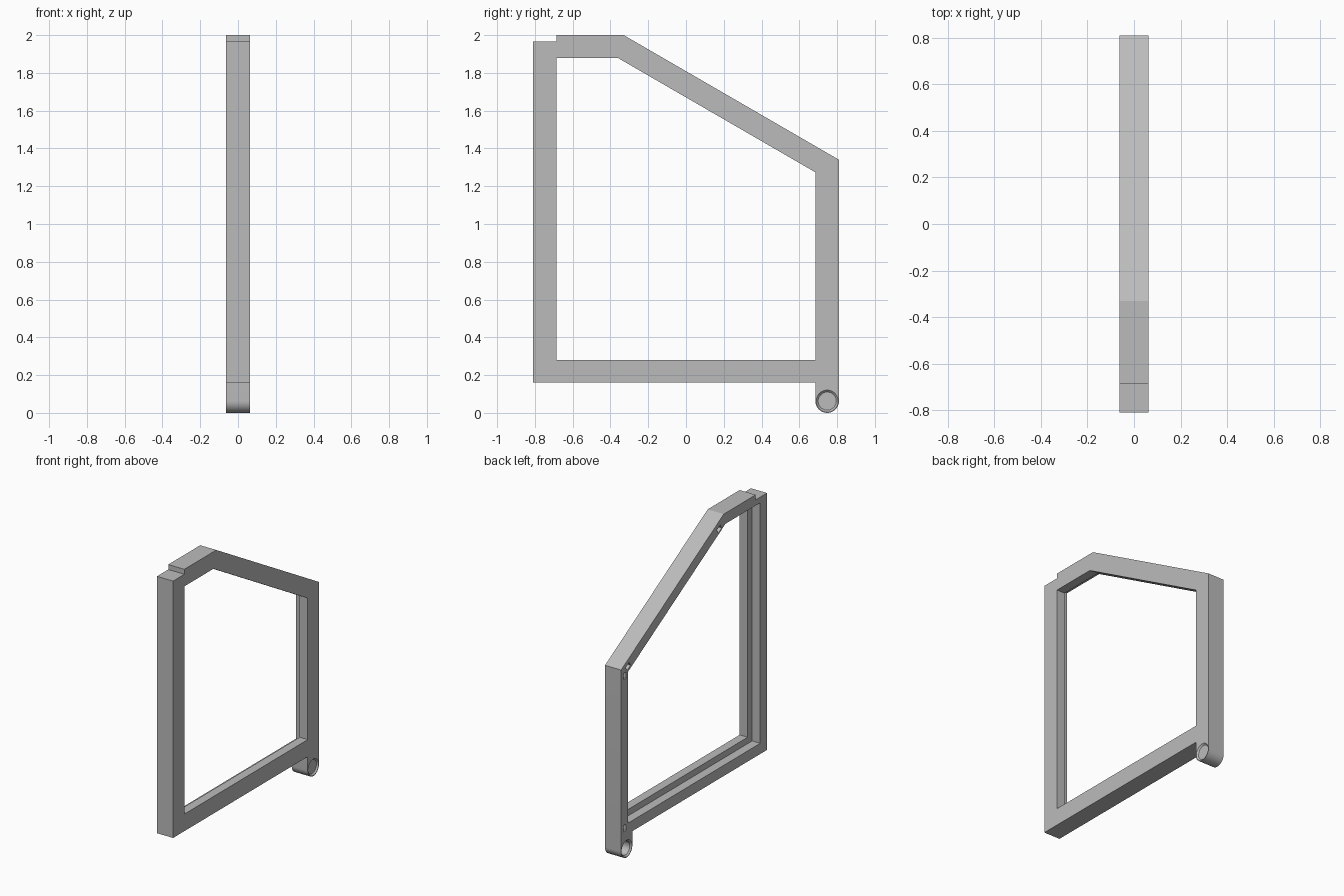
import bpy
import bmesh
from math import sin, cos, pi, radians
from mathutils import Matrix, Vector

cube = bpy.data.objects.get("Cube")
if cube:
    bpy.data.objects.remove(cube, do_unlink=True)

HALF = 0.0625          # half of the frame thickness
PIN = (0.7475, 0.0625)  # centre of the pivot eye (y, z)

grey = bpy.data.materials.new("plain grey")
grey.use_nodes = True
grey.diffuse_color = (0.5, 0.5, 0.5, 1)
grey.node_tree.nodes["Principled BSDF"].inputs["Base Color"].default_value = (0.5, 0.5, 0.5, 1)


def make(name, bm):
    bmesh.ops.recalc_face_normals(bm, faces=bm.faces)
    mesh = bpy.data.meshes.new(name)
    bm.to_mesh(mesh)
    bm.free()
    mesh.materials.append(grey)
    ob = bpy.data.objects.new(name, mesh)
    bpy.context.collection.objects.link(ob)
    return ob


def slab(name, outline, x0, x1):
    """Extrude a (y, z) outline from x0 to x1."""
    bm = bmesh.new()
    face = bm.faces.new([bm.verts.new((x0, y, z)) for y, z in outline])
    ext = bmesh.ops.extrude_face_region(bm, geom=[face])["geom"]
    bmesh.ops.translate(bm, vec=(x1 - x0, 0, 0),
                        verts=[v for v in ext if isinstance(v, bmesh.types.BMVert)])
    return make(name, bm)


def cone(name, r0, r1, x0, x1):
    """Tapered round cutter along x, centred on the pivot eye."""
    bm = bmesh.new()
    place = Matrix.Translation(((x0 + x1) / 2, *PIN)) @ Matrix.Rotation(pi / 2, 4, "Y")
    bmesh.ops.create_cone(bm, cap_ends=True, segments=48, radius1=r0, radius2=r1,
                          depth=x1 - x0, matrix=place)
    return make(name, bm)


def box(name, y, z, angle):
    """Small slot cutter sunk into the rim."""
    bm = bmesh.new()
    place = (Matrix.Translation((-HALF, y, z)) @ Matrix.Rotation(radians(angle), 4, "X")
             @ Matrix.Diagonal((0.12, 0.03, 0.045, 1)))
    bmesh.ops.create_cube(bm, size=1, matrix=place)
    return make(name, bm)


def cut(target, cutter):
    cutter.hide_render = True
    mod = target.modifiers.new("cut", "BOOLEAN")
    mod.operation = "DIFFERENCE"
    mod.solver = "EXACT"
    mod.object = cutter
    bpy.context.view_layer.objects.active = target
    bpy.ops.object.modifier_apply(modifier=mod.name)
    bpy.data.objects.remove(cutter, do_unlink=True)


def opening(side, rail):
    """Window outline set in from the frame edge by the given widths."""
    left, right, top, bottom = -0.81 + side, 0.81 - side, 2 - rail, 0.16 + rail
    slope = 0.66 / 1.14
    line = lambda y: 2 - rail * 1.155 - slope * (y + 0.33)
    bend = -0.33 - rail * 0.155 / slope
    return [(left, bottom), (right, bottom), (right, line(right)), (bend, top), (left, top)]


# Frame with stepped top corner and rounded pivot eye below the back post
eye_arc = [(PIN[0] + HALF * cos(a), PIN[1] - HALF * sin(a))
           for a in (pi * i / 24 for i in range(25))]
outline = [(-0.81, 0.16), (-0.81, 1.965), (-0.685, 1.965), (-0.685, 2),
           (-0.33, 2), (0.81, 1.34)] + eye_arc + [(0.685, 0.16)]
frame = slab("window_frame", outline, -HALF, HALF)

# Opening and the wider glazing rebate on one face
cut(frame, slab("opening_cutter", opening(0.125, 0.12), -0.2, 0.2))
cut(frame, slab("rebate_cutter", opening(0.075, 0.075), -0.2, 0))

# Small retaining slots near the rebate corners
for y, z, angle in ((0.77, 1.283, 0), (0.732, 1.335, 60),
                    (0.77, 0.214, 0), (-0.28, 1.914, 60)):
    cut(frame, box("slot_cutter", y, z, angle))

# Pivot hole with chamfered mouths
cut(frame, cone("pivot_cutter", 0.048, 0.048, -0.1, 0.1))
cut(frame, cone("chamfer_cutter", 0.068, 0.048, -HALF - 0.01, -HALF + 0.01))
cut(frame, cone("chamfer_cutter", 0.048, 0.068, HALF - 0.01, HALF + 0.01))

bpy.ops.object.select_all(action="DESELECT")
frame.select_set(True)
bpy.context.view_layer.objects.active = frame
bpy.ops.object.shade_smooth_by_angle(angle=radians(25))
